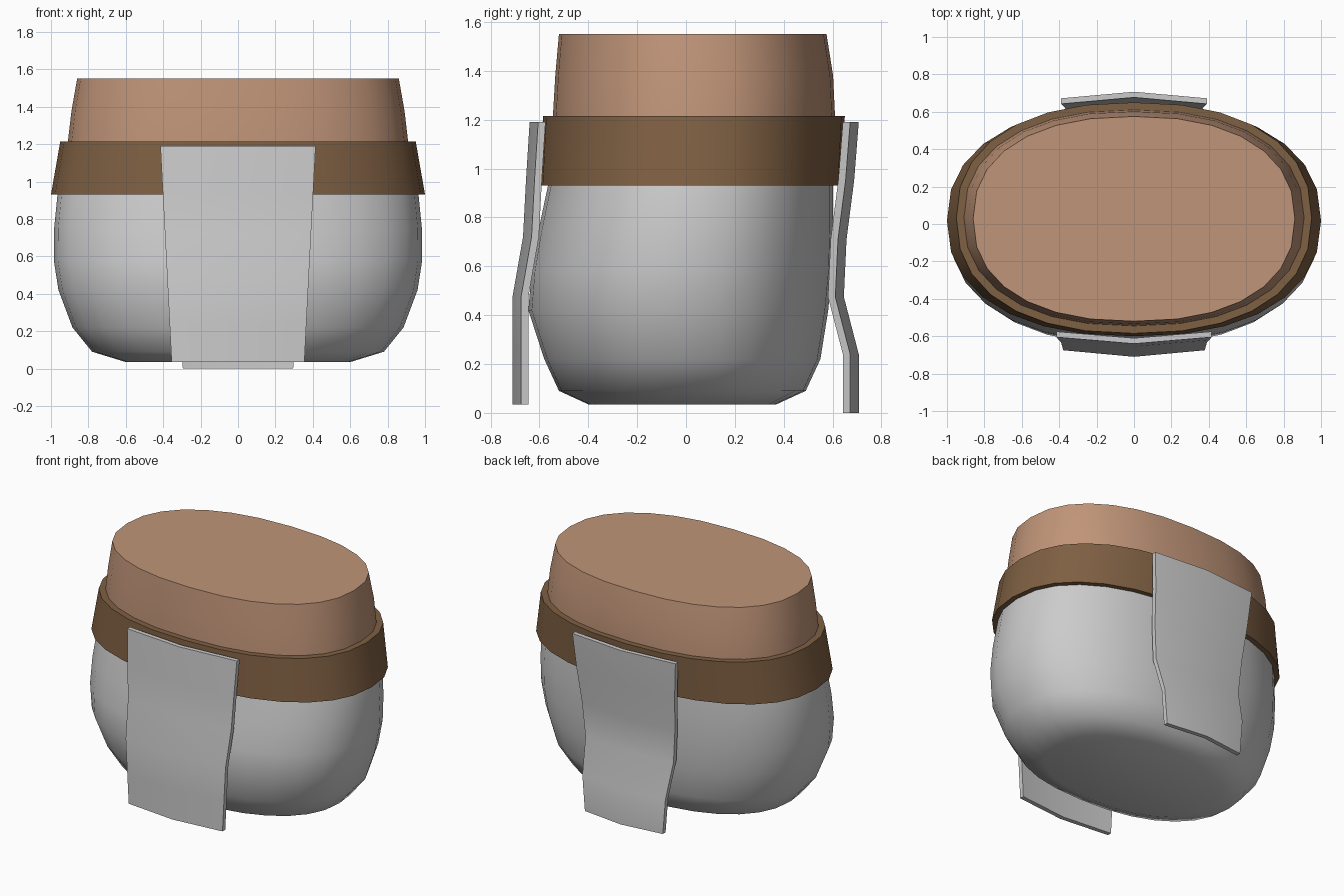
import bpy, bmesh, math

if "Cube" in bpy.data.objects:
    bpy.data.objects.remove(bpy.data.objects["Cube"])

SIDES, POWER = 28, 2.3


def material(name, color):
    m = bpy.data.materials.new(name)
    m.diffuse_color = (*color, 1)
    m.use_nodes = True
    m.node_tree.nodes["Principled BSDF"].inputs["Base Color"].default_value = m.diffuse_color
    return m


def finish(name, bm, angle, mat=None):
    bmesh.ops.recalc_face_normals(bm, faces=bm.faces[:])
    me = bpy.data.meshes.new(name)
    bm.to_mesh(me)
    bm.free()
    ob = bpy.data.objects.new(name, me)
    bpy.context.collection.objects.link(ob)
    if mat:
        me.materials.append(mat)
    bpy.ops.object.select_all(action='DESELECT')
    ob.select_set(True)
    bpy.context.view_layer.objects.active = ob
    bpy.ops.object.shade_smooth_by_angle(angle=math.radians(angle))
    return ob


def soft_pow(v):
    return math.copysign(abs(v) ** (2 / POWER), v)


def loft(name, rings, angle, mat=None, closed=False):
    """Rings are (z, half width, front y, back y)."""
    bm = bmesh.new()
    loops = []
    for z, w, y0, y1 in rings:
        loop = []
        for i in range(SIDES):
            a = 2 * math.pi * i / SIDES
            loop.append(bm.verts.new((w * soft_pow(math.cos(a)),
                                      (y0 + y1) / 2 + (y1 - y0) / 2 * soft_pow(math.sin(a)), z)))
        loops.append(loop)
    pairs = list(zip(loops, loops[1:]))
    if closed:
        pairs.append((loops[-1], loops[0]))
    else:
        bm.faces.new(loops[0])
        bm.faces.new(loops[-1])
    for a, b in pairs:
        for i in range(SIDES):
            j = (i + 1) % SIDES
            bm.faces.new((a[i], a[j], b[j], b[i]))
    return finish(name, bm, angle, mat)


def flap(name, rows, w_top, w_bottom, side):
    """Rows are (z, outer centre y); the sheet is creased along its middle."""
    bm = bmesh.new()
    z_top, z_bot = rows[0][0], rows[-1][0]
    grid = []
    for z, y in rows:
        w = w_bottom + (w_top - w_bottom) * (z - z_bot) / (z_top - z_bot)
        section = [(-w, y - 0.035), (0, y), (w, y - 0.035),
                   (w, y - 0.065), (0, y - 0.03), (-w, y - 0.065)]
        grid.append([bm.verts.new((x, side * d, z)) for x, d in section])
    for a, b in zip(grid, grid[1:]):
        for i in range(6):
            j = (i + 1) % 6
            bm.faces.new((a[i], a[j], b[j], b[i]))
    for r in (grid[0], grid[-1]):
        bm.faces.new((r[0], r[1], r[4], r[5]))
        bm.faces.new((r[1], r[2], r[3], r[4]))
    return finish(name, bm, 40)


skin = material("skin", (0.53, 0.30, 0.19))
leather = material("leather", (0.21, 0.115, 0.055))

# Waist
loft("waist", [(1.0, 0.925, -0.55, 0.61), (1.21, 0.91, -0.545, 0.61),
               (1.38, 0.89, -0.535, 0.602), (1.55, 0.86, -0.52, 0.575)], 40, skin)

# Belt band
loft("belt", [(0.93, 1.0, -0.60, 0.635), (1.215, 0.95, -0.585, 0.65),
              (1.215, 0.90, -0.535, 0.60), (0.93, 0.95, -0.55, 0.585)], 40, leather, True)

# Rounded hips
loft("hips", [(0.035, 0.60, -0.40, 0.37), (0.09, 0.78, -0.52, 0.49),
              (0.22, 0.885, -0.58, 0.55), (0.42, 0.96, -0.645, 0.582),
              (0.58, 0.985, -0.632, 0.597), (0.75, 0.983, -0.603, 0.602),
              (0.93, 0.965, -0.565, 0.602), (1.02, 0.94, -0.55, 0.60)], 60)

# Hanging cloth flaps
flap("front_flap", [(1.19, 0.64), (0.95, 0.655), (0.72, 0.667), (0.475, 0.71),
                    (0.24, 0.71), (0.035, 0.71)], 0.415, 0.355, -1)
flap("back_flap", [(1.19, 0.707), (0.95, 0.688), (0.71, 0.657), (0.475, 0.646),
                   (0.24, 0.707), (0.0, 0.707)], 0.39, 0.295, 1)
